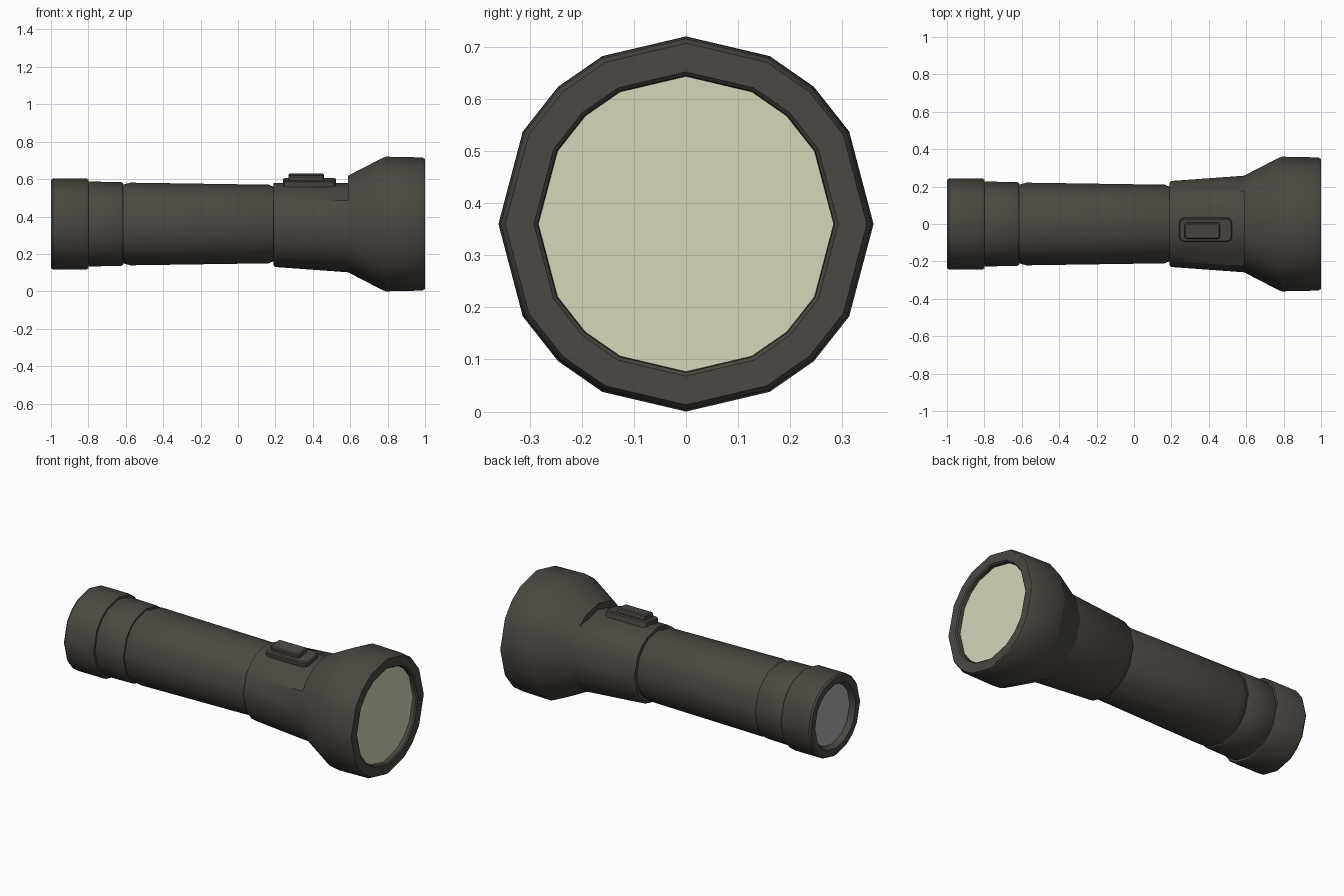
import bpy, bmesh, math
from mathutils import Matrix

if "Cube" in bpy.data.objects:
    bpy.data.objects.remove(bpy.data.objects["Cube"])

AXIS_Z = 0.36
# Slightly uneven 16-sided section, mirrored in every quadrant
QUAD = [0, 29.5, 47, 63.5]
ANGLES = QUAD + [90] + [180 - a for a in reversed(QUAD[1:])]
ANGLES = ANGLES + [a + 180 for a in ANGLES]


def material(name, rgb):
    m = bpy.data.materials.new(name)
    m.diffuse_color = (*rgb, 1)
    m.use_nodes = True
    m.node_tree.nodes["Principled BSDF"].inputs["Base Color"].default_value = m.diffuse_color
    return m


DARK = material("dark_rubber", (0.073, 0.063, 0.052))
LENS = material("cream_lens", (0.68, 0.67, 0.49))
GREY = material("grey_cap", (0.41, 0.41, 0.43))


def finish(name, bm, mat, smooth=35):
    bmesh.ops.recalc_face_normals(bm, faces=bm.faces)
    me = bpy.data.meshes.new(name)
    bm.to_mesh(me)
    bm.free()
    me.materials.append(mat)
    ob = bpy.data.objects.new(name, me)
    bpy.context.collection.objects.link(ob)
    bpy.ops.object.select_all(action='DESELECT')
    ob.select_set(True)
    bpy.context.view_layer.objects.active = ob
    bpy.ops.object.shade_smooth_by_angle(angle=math.radians(smooth))
    return ob


def lathe(name, profile, mat, limit=None):
    """Sweep (x, radius) points round the long axis; limit(angle, r) trims the radius."""
    bm = bmesh.new()
    rings = []
    for x, r in profile:
        ring = []
        for a in ANGLES:
            rr = limit(a, r) if limit else r
            t = math.radians(a)
            ring.append(bm.verts.new((x, rr * math.cos(t), AXIS_Z + rr * math.sin(t))))
        rings.append(ring)
    n = len(ANGLES)
    for p, q in zip(rings, rings[1:]):
        for i in range(n):
            j = (i + 1) % n
            bm.faces.new((p[i], p[j], q[j], q[i]))
    bm.faces.new(rings[0])
    if len(rings) > 1:
        bm.faces.new(rings[-1])
    return finish(name, bm, mat)


def disc(name, x, r, mat, facing):
    bm = bmesh.new()
    verts = [bm.verts.new((x, r * math.cos(math.radians(a)), AXIS_Z + r * math.sin(math.radians(a))))
             for a in ANGLES]
    bm.faces.new(verts if facing > 0 else verts[::-1])
    me = bpy.data.meshes.new(name)
    bm.to_mesh(me)
    bm.free()
    me.materials.append(mat)
    bpy.context.collection.objects.link(bpy.data.objects.new(name, me))


def switch_plate(name, x0, x1, half_w, r0, r1, corner):
    """Rounded plate standing on the barrel, turned slightly toward the front."""
    bm = bmesh.new()
    bmesh.ops.create_cube(bm, size=1)
    bmesh.ops.scale(bm, verts=bm.verts, vec=(x1 - x0, 2 * half_w, r1 - r0))
    upright = [e for e in bm.edges if abs(e.verts[0].co.z - e.verts[1].co.z) > 1e-4]
    bmesh.ops.bevel(bm, geom=upright, offset=corner, segments=2, profile=0.5, affect='EDGES')
    top = [e for e in bm.edges if min(v.co.z for v in e.verts) > (r1 - r0) / 2 - 1e-4]
    bmesh.ops.bevel(bm, geom=top, offset=0.006, segments=1, affect='EDGES')
    bmesh.ops.translate(bm, verts=bm.verts, vec=((x0 + x1) / 2, 0, (r0 + r1) / 2))
    bm.transform(Matrix.Translation((0, 0, AXIS_Z)) @ Matrix.Rotation(math.radians(8), 4, 'X'))
    finish(name, bm, DARK)


# Tail cap with recessed end
lathe("tail_cap", [(-0.968, 0.18), (-0.975, 0.185), (-1.0, 0.195), (-1.0, 0.235), (-0.99, 0.243),
                   (-0.81, 0.243), (-0.8, 0.237), (-0.8, 0.20)], DARK)
disc("tail_disc", -0.970, 0.178, GREY, -1)

# Collar ring between the tail cap and the barrel
lathe("tail_ring", [(-0.805, 0.222), (-0.795, 0.227), (-0.625, 0.224), (-0.615, 0.218),
                    (-0.615, 0.19)], DARK)

# Barrel
lathe("barrel", [(-0.63, 0.2), (-0.612, 0.211), (-0.575, 0.221), (0.165, 0.210),
                 (0.188, 0.200), (0.21, 0.2)], DARK)


# Neck: flares outward except for the recessed sector under the switch
def recess(a, r):
    return min(r, 0.220) if 60 < a < 135 else r


lathe("neck", [(0.19, 0.19), (0.19, 0.222), (0.2, 0.230), (0.6, 0.259)], DARK, recess)

# Head with flared bell, rim and recessed front
lathe("head", [(0.588, 0.2), (0.588, 0.257), (0.6, 0.264), (0.77, 0.352), (0.79, 0.36),
               (0.985, 0.356), (1.0, 0.347), (1.0, 0.292), (0.993, 0.285), (0.968, 0.283)], DARK)
disc("lens", 0.972, 0.2845, LENS, 1)

# Switch
switch_plate("switch_base", 0.24, 0.525, 0.065, 0.19, 0.241, 0.03)
switch_plate("switch_button", 0.27, 0.46, 0.043, 0.22, 0.267, 0.012)
